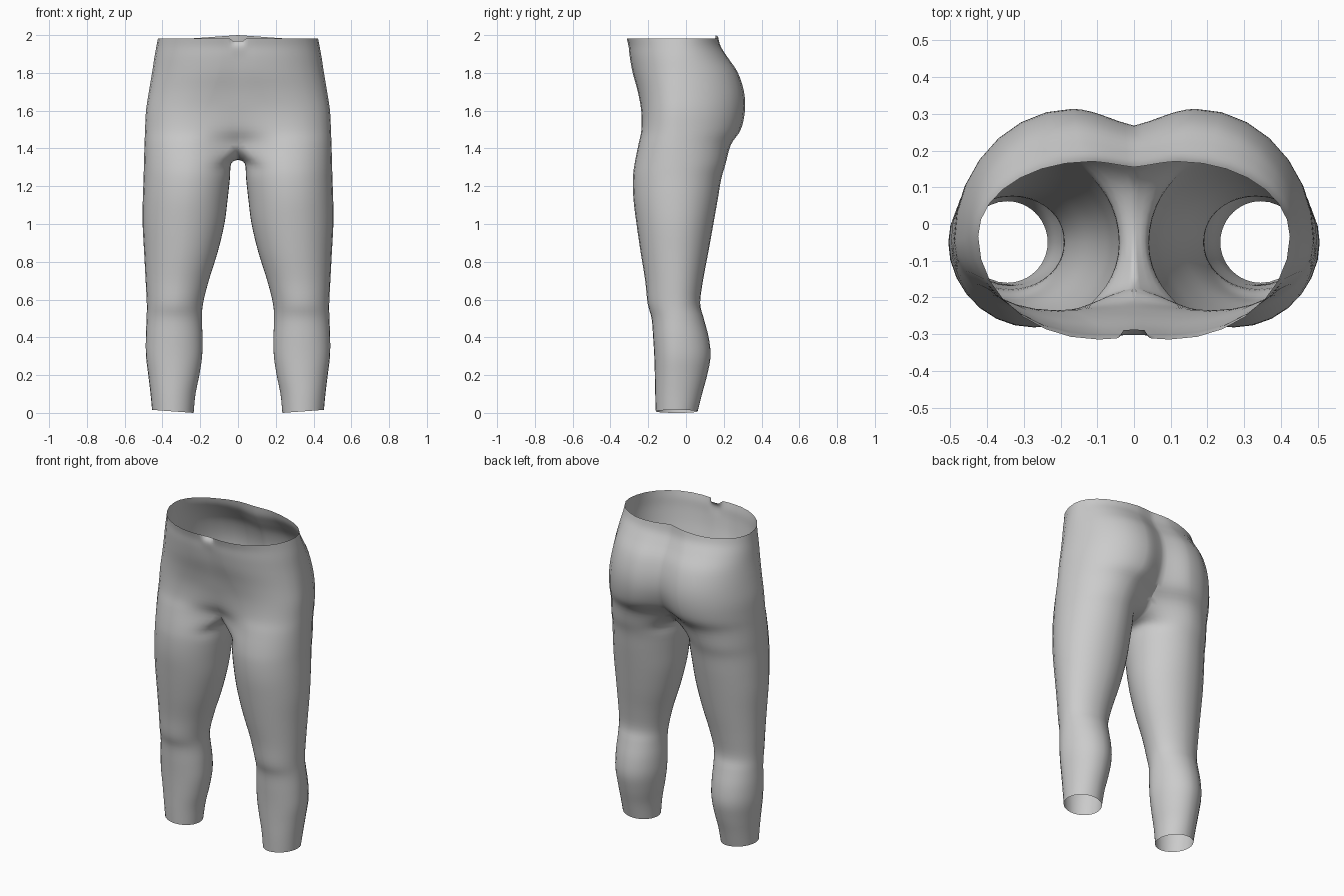
import bpy, bmesh, math
from mathutils import Vector

if "Cube" in bpy.data.objects:
    bpy.data.objects.remove(bpy.data.objects["Cube"])

K, M, SUB = 7, 10, 4          # steps per quarter, steps across inner thigh, rings between keys
SIDE_Y = -0.05                # depth of the widest point of the legs
SPLIT = math.radians(50)      # where the inner thigh strip starts

# z, inner x, outer x, front y, back y
LEG = [(0.01, .235, .455, -.16, .062), (0.1, .225, .463, -.163, .085),
       (0.2, .205, .475, -.165, .112), (0.3, .19, .487, -.168, .13),
       (0.4, .188, .488, -.174, .12), (0.5, .191, .484, -.182, .094),
       (0.58, .185, .483, -.203, .075), (0.7, .155, .489, -.216, .09),
       (0.85, .108, .497, -.24, .118), (1.0, .072, .505, -.262, .145),
       (1.13, .055, .504, -.278, .168), (1.24, .043, .50, -.281, .187),
       (1.32, .036, .498, -.272, .21)]

# z, outer x, front y, back y, front peak x, back peak x, centre front y, centre back y
HIP = [(1.42, .495, -.252, .238, .26, .24, -.175, .15),
       (1.5, .492, -.236, .29, .24, .19, -.212, .222),
       (1.6, .487, -.237, .312, .2, .17, -.232, .262),
       (1.7, .472, -.255, .307, .15, .165, -.252, .266),
       (1.8, .455, -.282, .275, .11, .16, -.278, .24),
       (1.88, .443, -.297, .222, .1, .15, -.293, .196),
       (1.94, .432, -.304, .184, .1, .13, -.302, .166),
       (1.982, .424, -.314, .17, .1, .12, -.307, .155)]


def outer_half(xf, yf, xo, yo, xb, yb):
    """Two quarter ellipses: front peak, side, back peak."""
    pts = []
    for j in range(2 * K + 1):
        a = math.pi / 2 * j / K
        px, py = (xf, yf) if j <= K else (xb, yb)
        pts.append((px + (xo - px) * math.sin(a), yo + (py - yo) * abs(math.cos(a))))
    return pts


def leg_ring(z, xi, xo, yf, yb):
    cx = (xi + xo) / 2

    def inner(a, y):
        return (cx - (cx - xi) * math.sin(a), SIDE_Y + (y - SIDE_Y) * abs(math.cos(a)))
    pts = [inner(SPLIT * (1 - j / K), yf) for j in range(K)]
    pts += outer_half(cx, yf, xo, SIDE_Y, cx, yb)
    pts += [inner(SPLIT * (j + 1) / K, yb) for j in range(K)]
    for j in range(1, M):
        a = SPLIT + (math.pi - 2 * SPLIT) * j / M
        pts.append(inner(a, yb if a < math.pi / 2 else yf))
    ring = [Vector((x, y, z)) for x, y in pts]
    if z < 0.05:              # slightly slanted ankle hem
        for p in ring:
            p.z = 0.016 * (p.x - xi) / (xo - xi)
    return ring


def hip_ring(z, xo, yf, yb, xf, xb, cf, cb):
    def ease(t):
        return (1 - math.cos(math.pi * t)) / 2 * .5 + math.sin(math.pi / 2 * t) * .5
    pts = [(xf * j / K, cf + (yf - cf) * ease(j / K)) for j in range(K)]
    pts += outer_half(xf, yf, xo, SIDE_Y + .03 * (z - 1.42), xb, yb)
    pts += [(xb * j / K, cb + (yb - cb) * ease(j / K)) for j in range(K - 1, -1, -1)]
    return [Vector((x, y, z)) for x, y in pts]


def spline(keys):
    """Smoothly fill in rings between the key rings."""
    out = []
    for i in range(len(keys) - 1):
        r = [keys[max(0, min(len(keys) - 1, i + d))] for d in (-1, 0, 1, 2)]
        for s in range(SUB):
            t = s / SUB
            w = ((-t + 2*t*t - t**3) / 2, (2 - 5*t*t + 3*t**3) / 2,
                 (t + 4*t*t - 3*t**3) / 2, (t**3 - t*t) / 2)
            out.append([sum((p * k for p, k in zip(c, w)), Vector()) for c in zip(*r)])
    return out + [keys[-1]]


legs = [leg_ring(*k) for k in LEG]
hips = [hip_ring(*k) for k in HIP]
ARC = 4 * K + 1               # points shared by leg and hip rings

# waist rim: raised at the back, small navel notch at the front
for p in hips[-1]:
    if p.y > 0.05:
        p.z += 0.018 * max(0, 1 - p.x / 0.25)
    elif p.y < -0.2 and p.x < 0.035:
        p.y += 0.02
        p.z -= 0.012

# crotch line on the centre plane, closing the top of the inner thighs
cb, cf = hips[0][-1], hips[0][0]
crotch = []
for j in range(1, M):
    p = cb.lerp(cf, j / M)
    p.z -= 0.08 * math.sin(math.pi * j / M) ** 0.6
    crotch.append(p)

arcs = spline([r[:ARC] for r in legs] + hips)
strips = spline([r[ARC:] for r in legs] + [crotch])

# half of the body shell
bm = bmesh.new()
rows = []
for i, arc in enumerate(arcs):
    ring = arc + (strips[i] if i < len(strips) else [])
    rows.append([bm.verts.new(p) for p in ring])
for i in range(len(rows) - 1):
    a, b = rows[i], rows[i + 1]
    closed = i + 1 < len(strips)
    n = len(a) if closed else ARC - 1
    for j in range(n):
        k = (j + 1) % len(a)
        bm.faces.new((a[j], a[k], b[k], b[j]))
for v in bm.verts:
    if abs(v.co.x) < 1e-4:
        v.co.x = 0
mesh = bpy.data.meshes.new("lower_body")
bm.to_mesh(mesh)
bm.free()

body = bpy.data.objects.new("lower_body", mesh)
bpy.context.collection.objects.link(body)
grey = bpy.data.materials.new("light grey")
grey.diffuse_color = (0.6, 0.6, 0.6, 1)
grey.use_nodes = True
grey.node_tree.nodes["Principled BSDF"].inputs["Base Color"].default_value = grey.diffuse_color
mesh.materials.append(grey)

# other half
mirror = body.modifiers.new("mirror", 'MIRROR')
mirror.use_axis[0] = True
mirror.merge_threshold = 0.0005

bpy.context.view_layer.objects.active = body
body.select_set(True)
bpy.ops.object.shade_smooth_by_angle(angle=math.radians(60))
